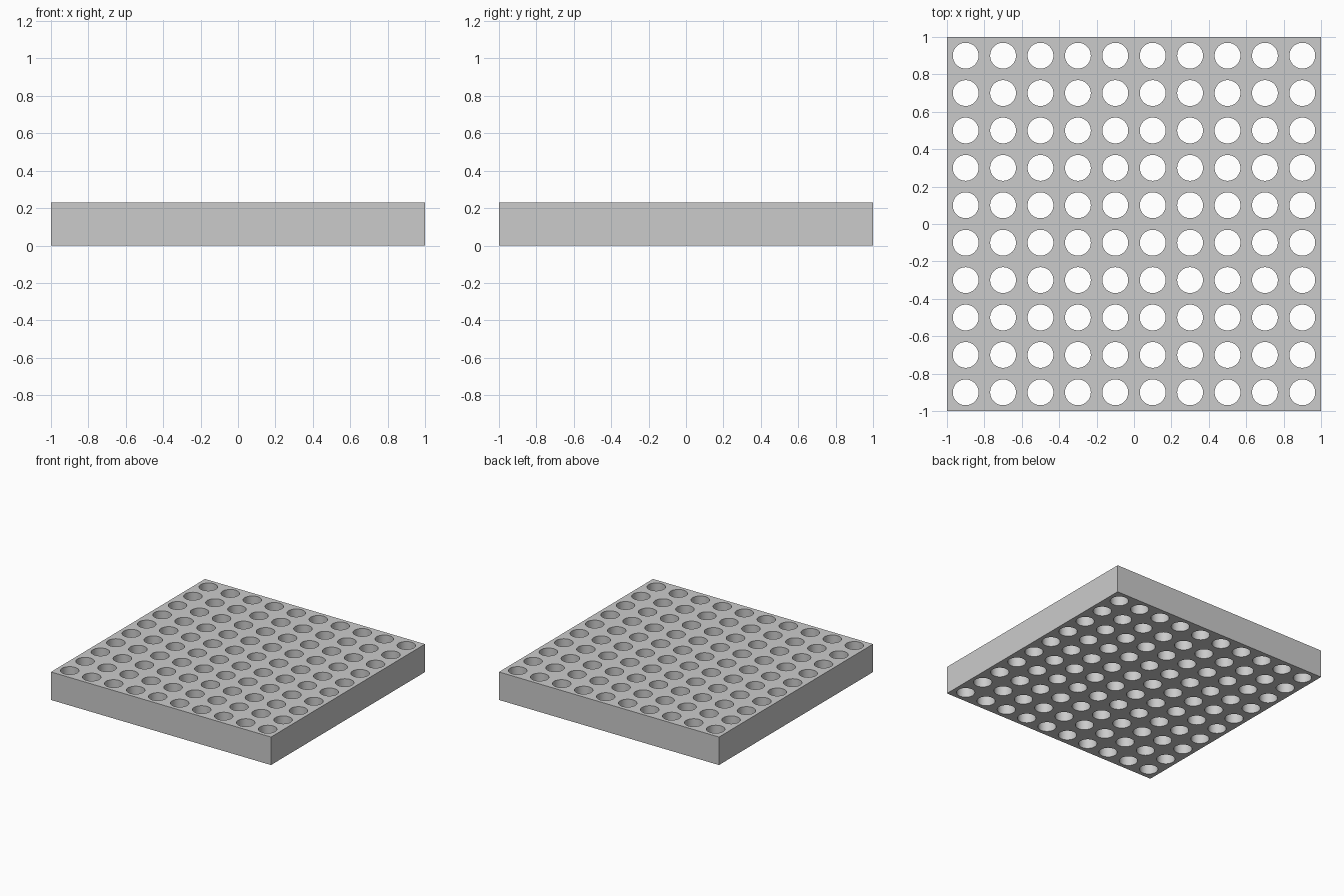
import bpy, bmesh
from math import cos, sin, tau, radians

if "Cube" in bpy.data.objects:
    bpy.data.objects.remove(bpy.data.objects["Cube"])

N, CELL, HEIGHT, HOLE_R, SEG = 10, 0.2, 0.23, 0.069, 64
H = CELL / 2


def loop(bm, square, z):
    """Ring of verts: the hole circle, or the same rays projected on the cell square."""
    verts = []
    for i in range(SEG):
        c, s = cos(tau * i / SEG), sin(tau * i / SEG)
        r = H / max(abs(c), abs(s)) if square else HOLE_R
        verts.append(bm.verts.new((r * c, r * s, z)))
    return verts


# One square cell with a round through-hole
bm = bmesh.new()
loops = [loop(bm, True, 0), loop(bm, True, HEIGHT),
         loop(bm, False, HEIGHT), loop(bm, False, 0)]
for k in range(4):
    a, b = loops[k], loops[(k + 1) % 4]
    for i in range(SEG):
        j = (i + 1) % SEG
        bm.faces.new((a[i], a[j], b[j], b[i]))

# Merge the straight outer walls and their collinear points into clean faces
bmesh.ops.recalc_face_normals(bm, faces=bm.faces)
bmesh.ops.dissolve_limit(bm, angle_limit=radians(1), verts=bm.verts,
                         edges=[e for e in bm.edges
                                if all(max(abs(v.co.x), abs(v.co.y)) > H - 1e-5 for v in e.verts)])
mesh = bpy.data.meshes.new("perforated_block")
bm.to_mesh(mesh)
bm.free()

block = bpy.data.objects.new("perforated_block", mesh)
bpy.context.collection.objects.link(block)
block.location = (-1 + H, -1 + H, 0)

# Repeat the cell into a 10 x 10 grid
for axis in range(2):
    arr = block.modifiers.new("grid_" + "xy"[axis], 'ARRAY')
    arr.count = N
    arr.use_relative_offset = False
    arr.use_constant_offset = True
    arr.constant_offset_displace = [CELL * (axis == k) for k in range(3)]

# Smooth hole walls, sharp rims
bpy.context.view_layer.objects.active = block
block.select_set(True)
bpy.ops.object.shade_smooth_by_angle(angle=radians(30))
